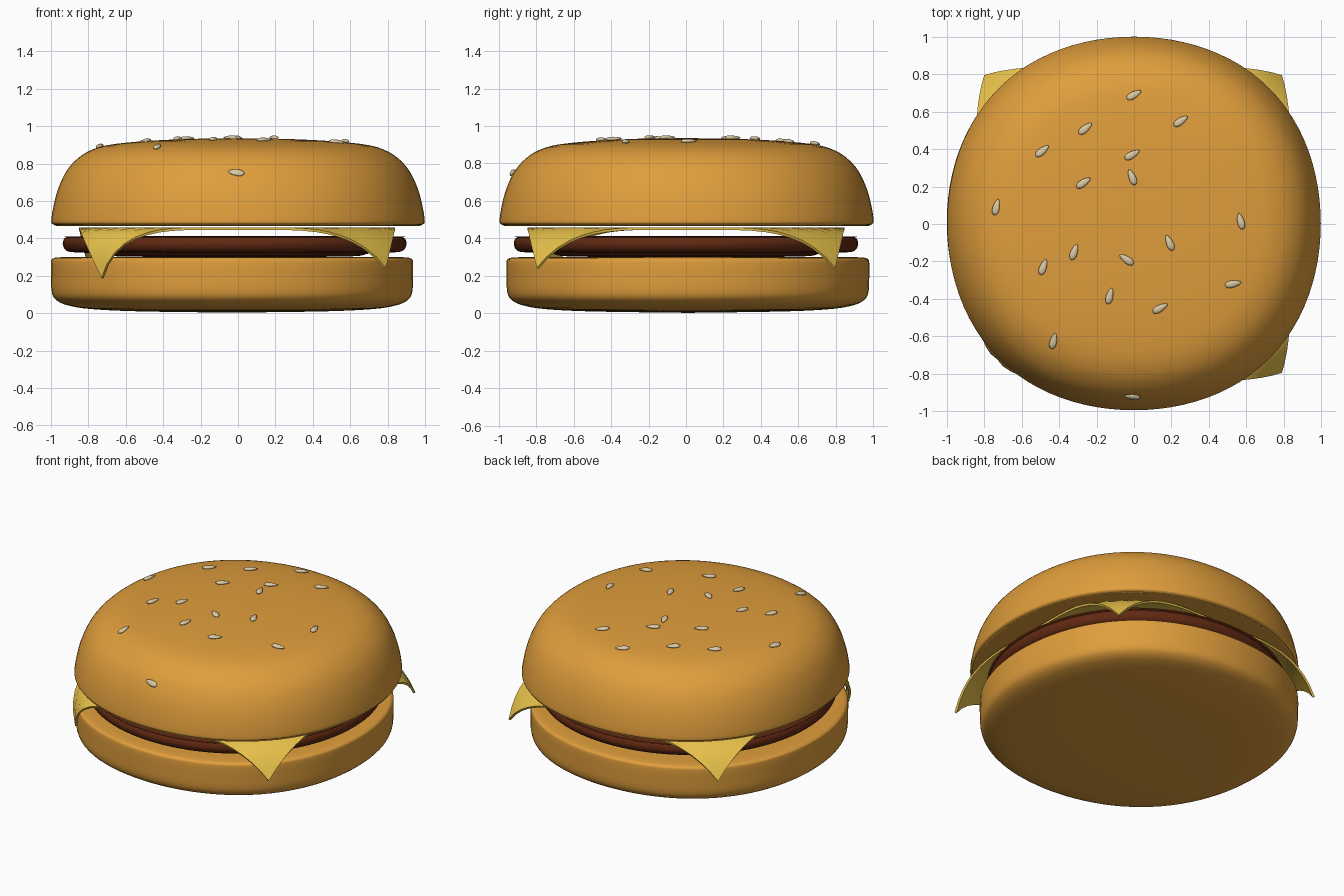
import bpy, bmesh, math
from mathutils import Vector, Matrix

if "Cube" in bpy.data.objects:
    bpy.data.objects.remove(bpy.data.objects["Cube"])


def material(name, rgb):
    m = bpy.data.materials.new(name)
    m.diffuse_color = (*rgb, 1)
    m.use_nodes = True
    m.node_tree.nodes["Principled BSDF"].inputs["Base Color"].default_value = m.diffuse_color
    return m


BUN = material("bread", (0.74, 0.34, 0.045))
MEAT = material("meat", (0.12, 0.022, 0.006))
CHEESE = material("cheese", (0.81, 0.54, 0.07))
SEED = material("sesame", (0.70, 0.58, 0.36))


def finish(bm, name, mat, smooth=True):
    bmesh.ops.recalc_face_normals(bm, faces=bm.faces)
    me = bpy.data.meshes.new(name)
    bm.to_mesh(me)
    bm.free()
    for p in me.polygons:
        p.use_smooth = smooth
    me.materials.append(mat)
    ob = bpy.data.objects.new(name, me)
    bpy.context.collection.objects.link(ob)
    return ob


def spline(pts, steps=4):
    """Catmull-Rom curve through the profile points."""
    p = [Vector(q) for q in pts]
    p = [p[0]] + p + [p[-1]]
    out = []
    for i in range(1, len(p) - 2):
        a, b, c, d = p[i - 1:i + 3]
        for k in range(steps):
            t = k / steps
            out.append(0.5 * (2 * b + (c - a) * t + (2 * a - 5 * b + 4 * c - d) * t * t
                              + (3 * b - a - 3 * c + d) * t ** 3))
    return out + [p[-1]]


def lathe(name, profile, mat, centre=(0, 0), square=0.0, segs=96):
    """Revolve an (r, z) profile, slightly squared off at the diagonals."""
    bm = bmesh.new()
    rings = []
    for r, z in spline(profile):
        if r < 1e-4:
            rings.append([bm.verts.new((*centre, z))] * segs)
            continue
        ring = []
        for i in range(segs):
            a = math.tau * i / segs
            rr = r * (1 + square * (1 - math.cos(4 * a)))
            ring.append(bm.verts.new((centre[0] + rr * math.cos(a), centre[1] + rr * math.sin(a), z)))
        rings.append(ring)
    for lo, hi in zip(rings, rings[1:]):
        for i in range(segs):
            j = (i + 1) % segs
            bm.faces.new(list(dict.fromkeys((lo[i], lo[j], hi[j], hi[i]))))
    return finish(bm, name, mat)


# Buns and patty
lathe("bottom_bun", [(0, 0.003), (0.5, 0.01), (0.75, 0.022), (0.87, 0.04), (0.935, 0.067), (0.963, 0.11),
                     (0.968, 0.2), (0.968, 0.27), (0.96, 0.29), (0.93, 0.298), (0.8, 0.3), (0, 0.3)],
      BUN, (-0.032, 0.01), 0.012)
lathe("patty", [(0, 0.302), (0.6, 0.303), (0.72, 0.319), (0.86, 0.326), (0.9, 0.335), (0.917, 0.36),
                (0.917, 0.385), (0.9, 0.406), (0.84, 0.411), (0, 0.412)],
      MEAT, (-0.018, 0), 0.004)
top = lathe("top_bun", [(0, 0.467), (0.9, 0.467), (0.965, 0.469), (0.993, 0.478), (0.998, 0.5), (0.985, 0.58),
                        (0.96, 0.67), (0.917, 0.76), (0.86, 0.825), (0.79, 0.87), (0.69, 0.9),
                        (0.5, 0.92), (0.25, 0.932), (0, 0.935)],
            BUN, (0, 0.003), 0.012)

# Cheese slice: square sheet whose corners droop past the patty
bm = bmesh.new()
bmesh.ops.create_grid(bm, x_segments=24, y_segments=24, size=0.845)
for v in bm.verts:
    x, y = v.co.x, v.co.y
    over = max(0, math.hypot(x, y) - 0.87)
    pull = 1 - 0.6 * over ** 2
    z = 0.452 - 2.0 * over ** 2
    if x < 0 and y < 0:  # this corner curls under
        pull -= 0.8 * over ** 2
        z -= 0.5 * over ** 2
    v.co = (x * pull - 0.005, y * pull, z)
cheese = finish(bm, "cheese_slice", CHEESE)
mod = cheese.modifiers.new("thickness", 'SOLIDIFY')
mod.thickness = 0.014
mod.offset = 0
bpy.context.view_layer.objects.active = cheese
cheese.select_set(True)
bpy.ops.object.modifier_apply(modifier="thickness")
bpy.ops.object.shade_smooth_by_angle(angle=math.radians(40))

# Sesame seeds: x, y, heading in degrees
SEEDS = [(0, .69, 30), (.25, .55, 35), (-.26, .51, 40), (-.49, .39, 40), (-.01, .37, 30), (-.27, .22, 35),
         (-.01, .25, 112), (-.735, .09, 75), (.57, .015, 105), (.19, -.1, 113), (-.32, -.15, 70),
         (-.04, -.19, 145), (-.485, -.23, 70), (-.13, -.385, 75), (.14, -.45, 30), (.53, -.32, 10),
         (-.43, -.625, 75), (-.01, -.92, 160)]
bpy.context.view_layer.update()
for n, (x, y, deg) in enumerate(SEEDS, 1):
    hit, loc, normal, _ = top.ray_cast(Vector((x, y, 3)), Vector((0, 0, -1)))
    a = math.radians(deg)
    along = Vector((math.cos(a), math.sin(a), 0))
    along = (along - normal * along.dot(normal)).normalized()
    side = normal.cross(along)
    frame = Matrix((along, side, normal)).transposed().to_4x4()
    bm = bmesh.new()
    bmesh.ops.create_uvsphere(bm, u_segments=14, v_segments=8, radius=1)
    for v in bm.verts:  # teardrop
        taper = 1 - 0.3 * v.co.x
        v.co = (v.co.x * 0.045, v.co.y * 0.019 * taper, v.co.z * 0.011 * taper)
    bm.transform(Matrix.Translation(loc + normal * 0.006) @ frame)
    finish(bm, f"sesame_seed_{n}", SEED)
